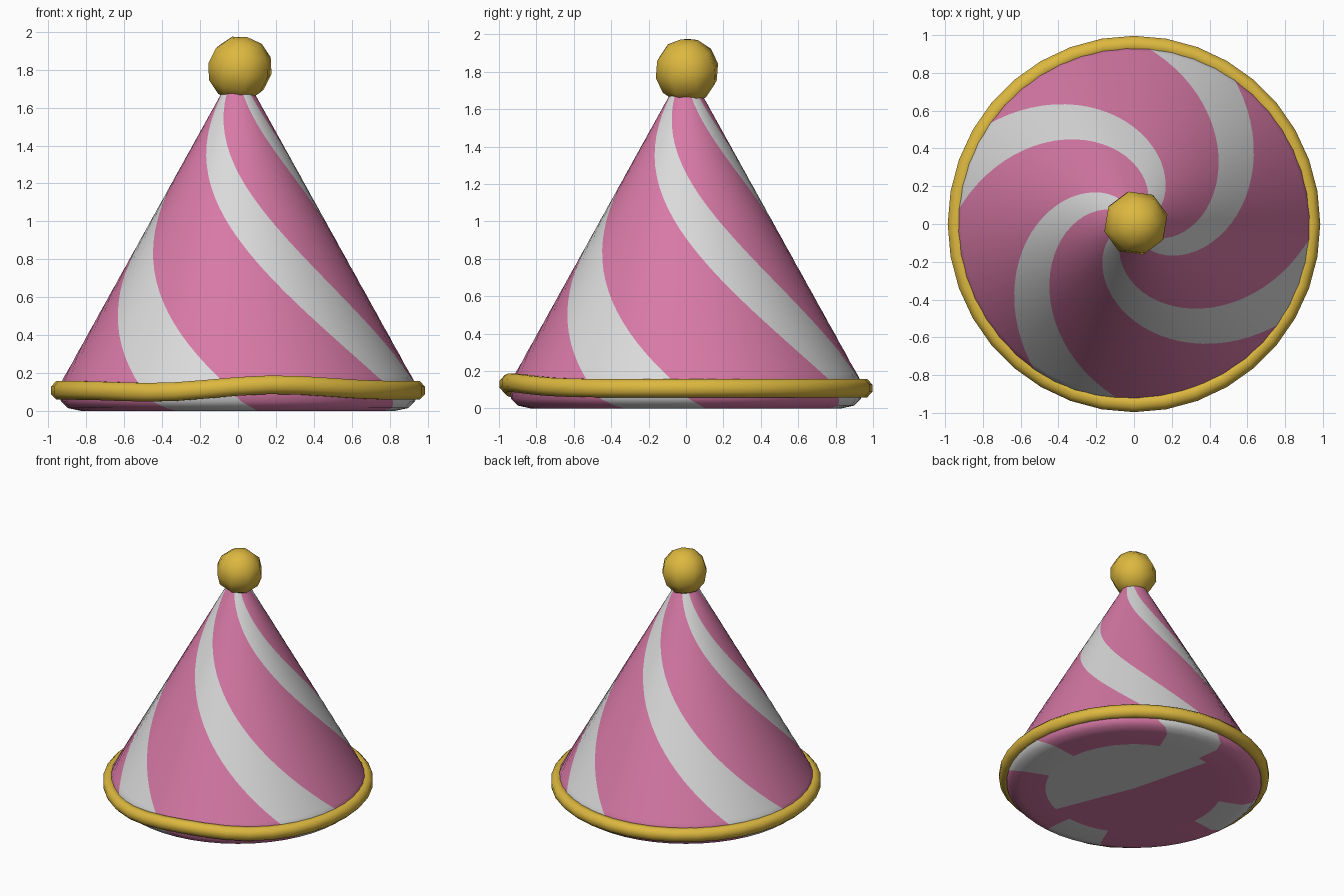
import bpy, bmesh, math
from mathutils import Matrix

cube = bpy.data.objects.get("Cube")
if cube:
    bpy.data.objects.remove(cube)


def material(name, rgb):
    m = bpy.data.materials.new(name)
    m.use_nodes = True
    m.diffuse_color = (*rgb, 1)
    m.node_tree.nodes["Principled BSDF"].inputs["Base Color"].default_value = (*rgb, 1)
    return m


pink = material("pink", (0.68, 0.19, 0.38))
white = material("white", (0.7, 0.7, 0.7))
gold = material("gold", (0.72, 0.48, 0.05))


def finish(name, bm, mats, angle):
    bmesh.ops.recalc_face_normals(bm, faces=bm.faces)
    mesh = bpy.data.meshes.new(name)
    bm.to_mesh(mesh)
    bm.free()
    ob = bpy.data.objects.new(name, mesh)
    bpy.context.collection.objects.link(ob)
    for m in mats:
        mesh.materials.append(m)
    bpy.ops.object.select_all(action='DESELECT')
    ob.select_set(True)
    bpy.context.view_layer.objects.active = ob
    bpy.ops.object.shade_smooth_by_angle(angle=math.radians(angle))
    return ob


def ring_faces(bm, a, b):
    n = len(a)
    return [bm.faces.new((a[i], a[(i + 1) % n], b[(i + 1) % n], b[i])) for i in range(n)]


# Hat body: rings twisted so that the stripe borders run along mesh edges
COLS, STEP = 48, 7.5
TOP_R, BASE_R, TOP_Z, BASE_Z, RINGS = 0.085, 0.945, 1.68, 0.13, 28
profile = []                                    # radius, height, twist in degrees
for k in range(RINGS + 1):
    t = k / RINGS
    r = TOP_R + (BASE_R - TOP_R) * t
    d = 0.93 - r
    profile.append((r, TOP_Z + (BASE_Z - TOP_Z) * t, -20 - 125 * d - 38 * d ** 3))
# Rounded lower edge and flat underside
profile += [(0.935, 0.05, -14), (0.9, 0.015, -10), (0.83, 0, -8),
            (0.65, 0, -8), (0.42, 0, -8), (0.2, 0, -8)]

bm = bmesh.new()
rings = []
for r, z, twist in profile:
    angles = [math.radians(twist - 15 + i * STEP) for i in range(COLS)]
    rings.append([bm.verts.new((r * math.cos(a), r * math.sin(a), z)) for a in angles])
for k in range(len(rings) - 1):
    under = profile[k][1] == 0
    for i, f in enumerate(ring_faces(bm, rings[k], rings[k + 1])):
        f.material_index = int(i % 12 < 4)
        c = f.calc_center_median()
        if under and c.length < 0.65:           # pale patch in the middle
            f.material_index = int(-65 < math.degrees(math.atan2(c.y, c.x)) < 105)
bm.faces.new(rings[0])
hub = bm.verts.new((0, 0, 0))
for i in range(COLS):
    f = bm.faces.new((rings[-1][i], rings[-1][(i + 1) % COLS], hub))
    c = f.calc_center_median()
    f.material_index = int(-65 < math.degrees(math.atan2(c.y, c.x)) < 105)
finish("hat_cone", bm, [pink, white], 50)

# Wavy rolled brim, lifted a little near the front
bm = bmesh.new()
loops = []
for i in range(36):
    a = i * 10
    off = (a - 282 + 180) % 360 - 180
    lift = 0.03 * math.exp(-(off / 24) ** 2) - 0.012 * math.exp(-((off + 38) / 20) ** 2)
    loop = []
    for j in range(8):
        b = math.radians(45 * j + 22.5)
        r = 0.94 + 0.05 * math.cos(b)
        loop.append(bm.verts.new((r * math.cos(math.radians(a)),
                                  1.01 * r * math.sin(math.radians(a)),
                                  0.108 + lift + 0.053 * math.sin(b))))
    loops.append(loop)
for i in range(len(loops)):
    ring_faces(bm, loops[i], loops[(i + 1) % len(loops)])
finish("brim", bm, [gold], 60)

# Faceted bobble on the tip
bm = bmesh.new()
bmesh.ops.create_uvsphere(bm, u_segments=8, v_segments=6, radius=0.175)
bm.transform(Matrix.Translation((0.01, 0.005, 1.805))
             @ Matrix.Rotation(math.radians(12), 4, 'Y')
             @ Matrix.Rotation(math.radians(10), 4, 'X')
             @ Matrix.Rotation(math.radians(15), 4, 'Z'))
finish("bobble", bm, [gold], 70)
